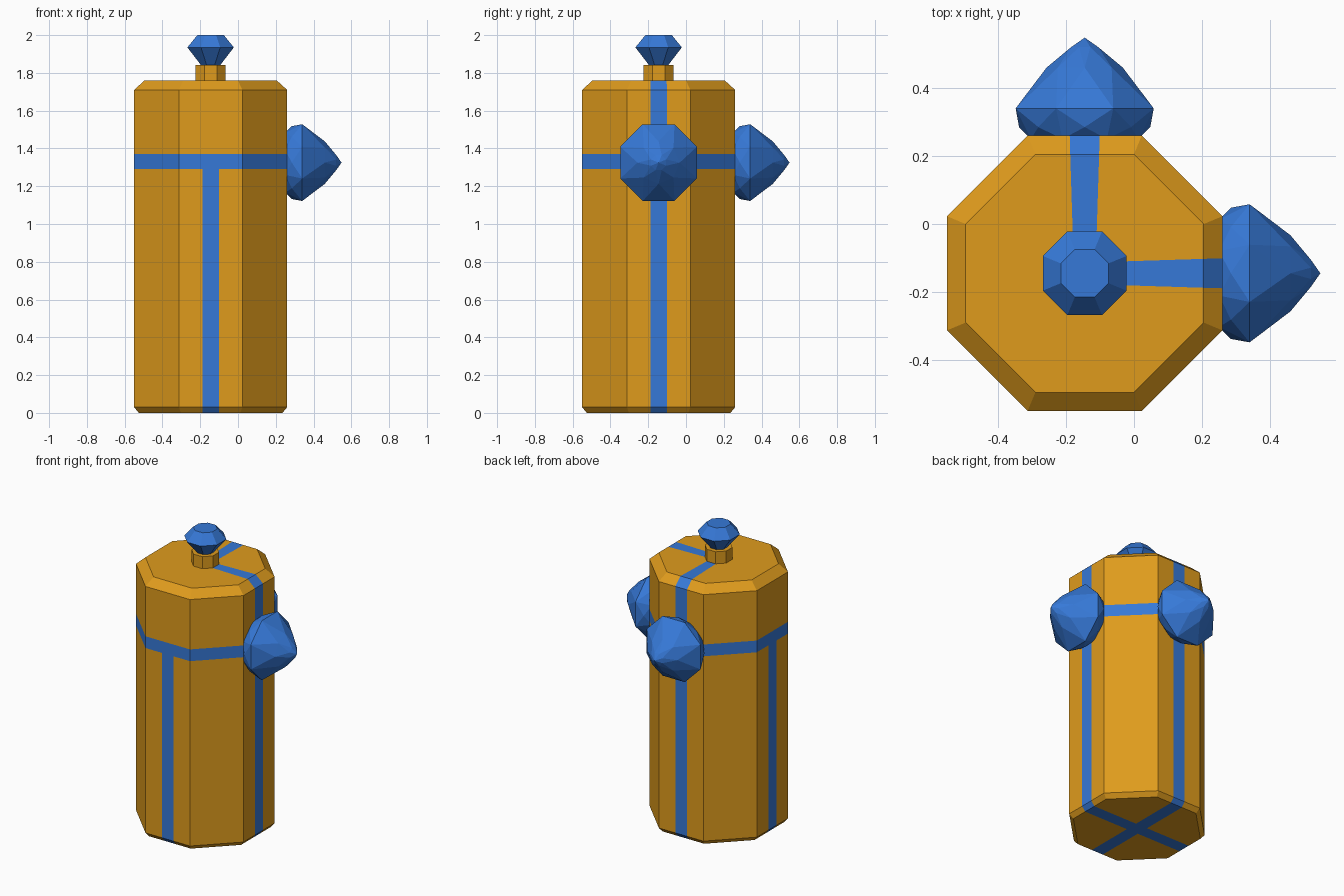
import bpy, bmesh
from math import pi, cos, sin
from mathutils import Vector, Matrix

if "Cube" in bpy.data.objects:
    bpy.data.objects.remove(bpy.data.objects["Cube"])

CENTRE = Vector((-0.145, -0.145, 0))
HALF = 0.044            # half width of the inlaid stripes
BAND = (1.29, 1.37)     # height range of the horizontal band


def material(name, rgb):
    m = bpy.data.materials.new(name)
    m.diffuse_color = (*rgb, 1)
    m.use_nodes = True
    m.node_tree.nodes["Principled BSDF"].inputs["Base Color"].default_value = m.diffuse_color
    return m


gold = material("gold", (0.74, 0.33, 0.012))
blue = material("blue", (0.037, 0.19, 0.68))


def ring(z, apothem):
    """Octagon with flat sides facing the axes."""
    r = apothem / cos(pi / 8)
    return [(r * cos(a), r * sin(a), z) for a in (pi / 8 + k * pi / 4 for k in range(8))]


def turned_ring(z, radius):
    """Octagon with corners on the axes."""
    return [(radius * cos(k * pi / 4), radius * sin(k * pi / 4), z) for k in range(8)]


def hull(points):
    bm = bmesh.new()
    for p in points:
        bm.verts.new(p)
    bmesh.ops.convex_hull(bm, input=bm.verts[:])
    bmesh.ops.dissolve_limit(bm, angle_limit=0.01, verts=bm.verts[:], edges=bm.edges[:])
    bmesh.ops.recalc_face_normals(bm, faces=bm.faces[:])
    return bm


def finish(bm, name, mats, matrix=Matrix()):
    bm.transform(Matrix.Translation(CENTRE) @ matrix)
    me = bpy.data.meshes.new(name)
    bm.to_mesh(me)
    bm.free()
    for m in mats:
        me.materials.append(m)
    ob = bpy.data.objects.new(name, me)
    bpy.context.collection.objects.link(ob)


# Bottle body with stripes cut into the surface
bm = hull(ring(0, 0.38) + ring(0.03, 0.405) + ring(1.71, 0.405) + ring(1.76, 0.35))
cuts = [((s * HALF, 0, 0), (1, 0, 0)) for s in (-1, 1)]
cuts += [((0, s * HALF, 0), (0, 1, 0)) for s in (-1, 1)]
cuts += [((0, 0, z), (0, 0, 1)) for z in BAND]
for co, no in cuts:
    bmesh.ops.bisect_plane(bm, geom=bm.verts[:] + bm.edges[:] + bm.faces[:],
                           plane_co=co, plane_no=no)
for f in bm.faces:
    c = f.calc_center_median()
    on_band = BAND[0] < c.z < BAND[1]
    on_stripe = min(abs(c.x), abs(c.y)) < HALF
    reaches = c.z < BAND[1] or c.x > HALF or c.y > HALF
    f.material_index = int(on_band or (on_stripe and reaches))
# Stripes narrow towards the neck on the top face
for v in bm.verts:
    if v.co.z > 1.755:
        far = max(abs(v.co.x), abs(v.co.y))
        k = (0.031 + 0.033 * far) / HALF
        if abs(v.co.x) < HALF + 1e-3:
            v.co.x *= k
        if abs(v.co.y) < HALF + 1e-3:
            v.co.y *= k
finish(bm, "bottle_body", [gold, blue])

# Neck and cut-stone stopper
finish(hull(ring(1.755, 0.08) + ring(1.842, 0.08)), "neck", [gold])
finish(hull(ring(1.84, 0.05) + ring(1.935, 0.123) + ring(2.0, 0.07)), "stopper", [blue])

# Large faceted gems on the right and back faces
for name, axis in (("right_gem", Vector((1, 0, 0))), ("back_gem", Vector((0, 1, 0)))):
    gem = hull(ring(-0.01, 0.158) + turned_ring(0.025, 0.193) + ring(0.08, 0.203)
               + turned_ring(0.2, 0.112) + ring(0.26, 0.04) + [(0, 0, 0.288)])
    place = Matrix.Translation(axis * 0.405 + Vector((0, 0, 1.325)))
    finish(gem, name, [blue], place @ axis.to_track_quat('Z', 'Y').to_matrix().to_4x4())
